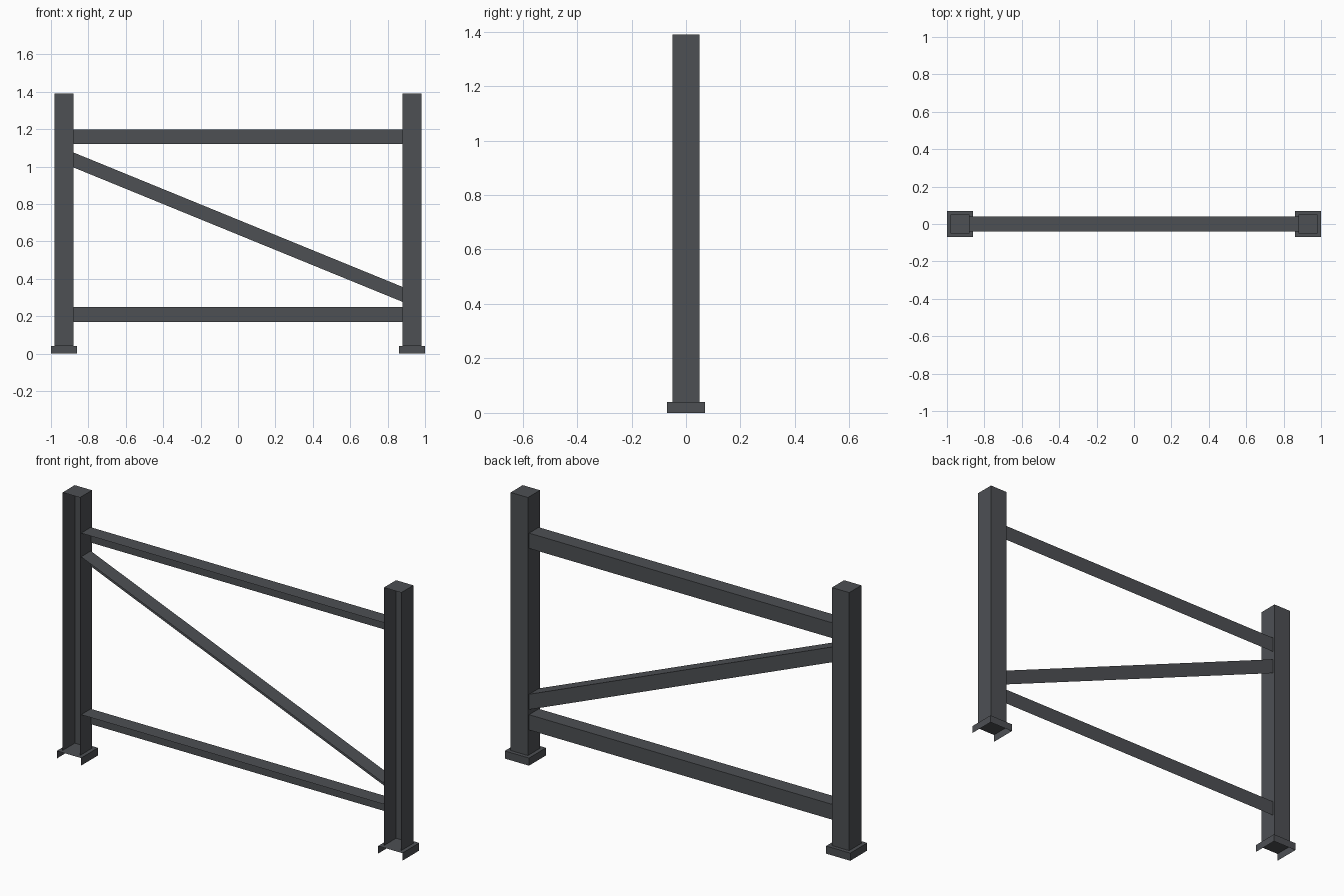
import bpy, bmesh

if "Cube" in bpy.data.objects:
    bpy.data.objects.remove(bpy.data.objects["Cube"])

steel = bpy.data.materials.new("dark_grey_steel")
steel.diffuse_color = (0.075, 0.080, 0.088, 1)
steel.use_nodes = True
steel.node_tree.nodes["Principled BSDF"].inputs["Base Color"].default_value = steel.diffuse_color


def open_box(name, x0, x1, half_depth, height, z_left, z_right, drop):
    """Box with the sides listed in drop left open; ends may sit at different heights."""
    bm = bmesh.new()
    bmesh.ops.create_cube(bm, size=1)
    bm.normal_update()
    gone = [f for f in bm.faces
            if any((f.normal[axis] * sign) > 0.9 for axis, sign in drop)]
    bmesh.ops.delete(bm, geom=gone, context='FACES')
    for v in bm.verts:
        left = v.co.x < 0
        z = (z_left if left else z_right) + (height if v.co.z > 0 else 0)
        v.co = (x0 if left else x1, half_depth * (1 if v.co.y > 0 else -1), z)
    me = bpy.data.meshes.new(name)
    bm.to_mesh(me)
    bm.free()
    me.materials.append(steel)
    ob = bpy.data.objects.new(name, me)
    bpy.context.collection.objects.link(ob)
    return ob


FRONT, BOTTOM, LEFT, RIGHT = (1, -1), (2, -1), (0, -1), (0, 1)

# posts and their feet: hollow shells, open at the front and underneath
for side, cx in (("left", -0.93), ("right", 0.93)):
    open_box(side + "_post", cx - 0.05, cx + 0.05, 0.05, 1.35, 0.04, 0.04, (FRONT, BOTTOM))
    open_box(side + "_foot", cx - 0.07, cx + 0.07, 0.07, 0.04, 0, 0, (FRONT, BOTTOM))

# rails and brace: angle section with only top and back
for name, zl, zr in (("lower_rail", 0.17, 0.17),
                     ("upper_rail", 1.12, 1.12),
                     ("diagonal_brace", 0.996, 0.277)):
    open_box(name, -0.88, 0.88, 0.04, 0.08, zl, zr, (FRONT, BOTTOM, LEFT, RIGHT))
